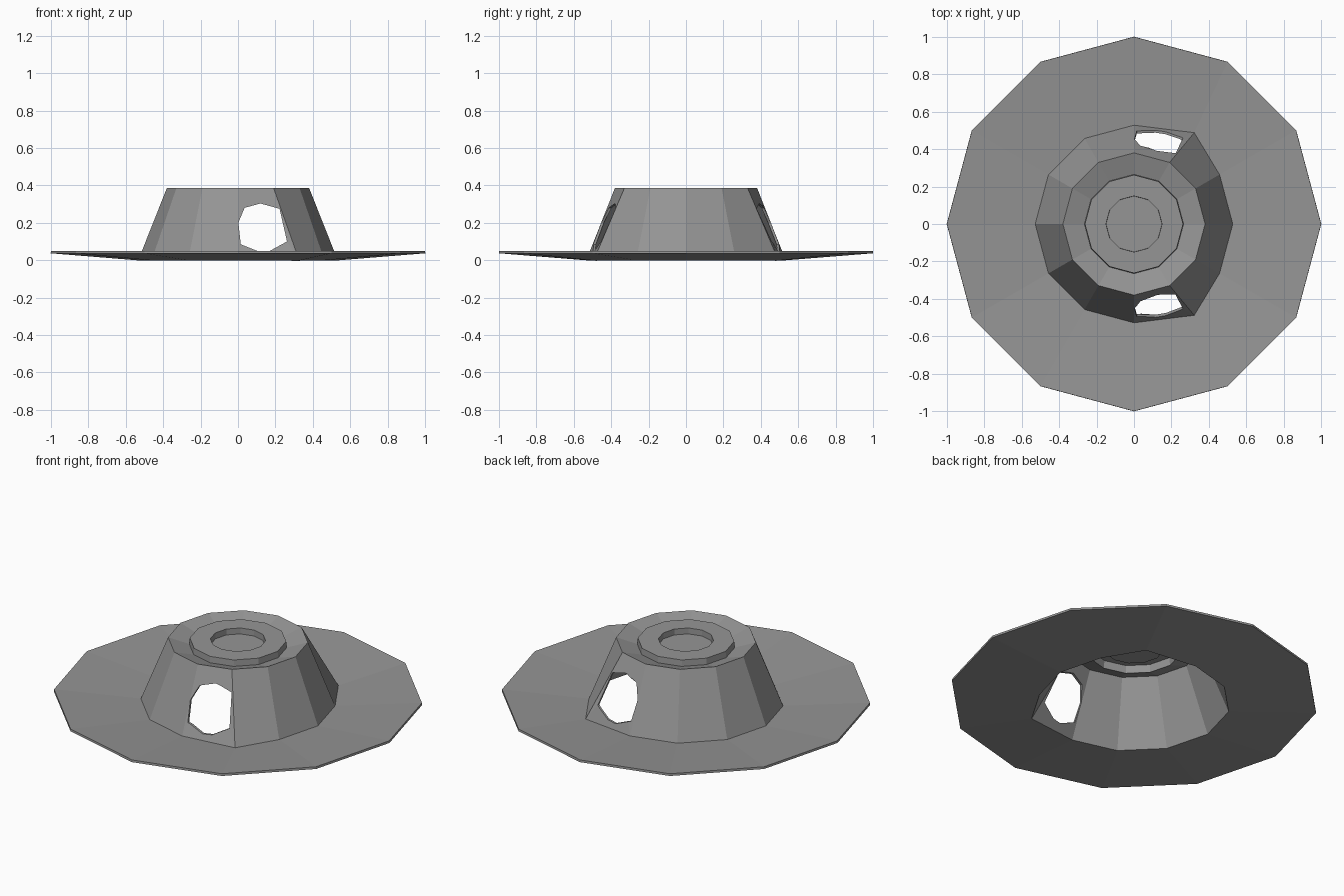
import bpy, bmesh
from math import cos, sin, pi

if "Cube" in bpy.data.objects:
    bpy.data.objects.remove(bpy.data.objects["Cube"])

SIDES = 12


def make_object(name, bm):
    mesh = bpy.data.meshes.new(name)
    bm.to_mesh(mesh)
    bm.free()
    obj = bpy.data.objects.new(name, mesh)
    bpy.context.collection.objects.link(obj)
    return obj


# Hat shell: radius/height profile from brim edge to the recessed centre
profile = [(1.0, 0.05), (0.528, 0.013), (0.38, 0.386), (0.265, 0.35),
           (0.262, 0.387), (0.15, 0.387), (0.149, 0.352)]
bm = bmesh.new()
rings = [[bm.verts.new((r * cos(2 * pi * i / SIDES), r * sin(2 * pi * i / SIDES), z))
          for i in range(SIDES)] for r, z in profile]
for lower, upper in zip(rings, rings[1:]):
    for i in range(SIDES):
        j = (i + 1) % SIDES
        bm.faces.new((lower[i], lower[j], upper[j], upper[i]))
bm.faces.new(rings[-1])
# Crown corners pulled outward beside each window
for i, s in ((2, 1), (10, -1)):
    rings[1][i].co.x = 0.322
    rings[1][i].co.y = s * 0.488
shell = make_object("hat_shell", bm)

# Dark grey finish
grey = bpy.data.materials.new("dark_grey")
grey.diffuse_color = (0.3, 0.3, 0.3, 1)
grey.use_nodes = True
grey.node_tree.nodes["Principled BSDF"].inputs["Base Color"].default_value = grey.diffuse_color
shell.data.materials.append(grey)

solid = shell.modifiers.new("thickness", 'SOLIDIFY')
solid.thickness = 0.013
solid.offset = -1
solid.use_even_offset = True

# Window cutter: one prism through the front and back walls
outline = [(0.035, 0.28), (0.12, 0.303), (0.222, 0.275), (0.262, 0.10),
           (0.17, 0.05), (0.115, 0.045), (0.015, 0.085), (0.002, 0.2)]
bm = bmesh.new()
face = bm.faces.new([bm.verts.new((x, -0.8, z)) for x, z in outline])
ext = bmesh.ops.extrude_face_region(bm, geom=[face])
bmesh.ops.translate(bm, vec=(0, 1.6, 0),
                    verts=[g for g in ext["geom"] if isinstance(g, bmesh.types.BMVert)])
bmesh.ops.recalc_face_normals(bm, faces=bm.faces)
cutter = make_object("window_cutter", bm)
cutter.data.materials.append(grey)
cutter.hide_render = True
cutter.hide_viewport = True
cutter.display_type = 'WIRE'

cut = shell.modifiers.new("windows", 'BOOLEAN')
cut.operation = 'DIFFERENCE'
cut.solver = 'EXACT'
cut.object = cutter
